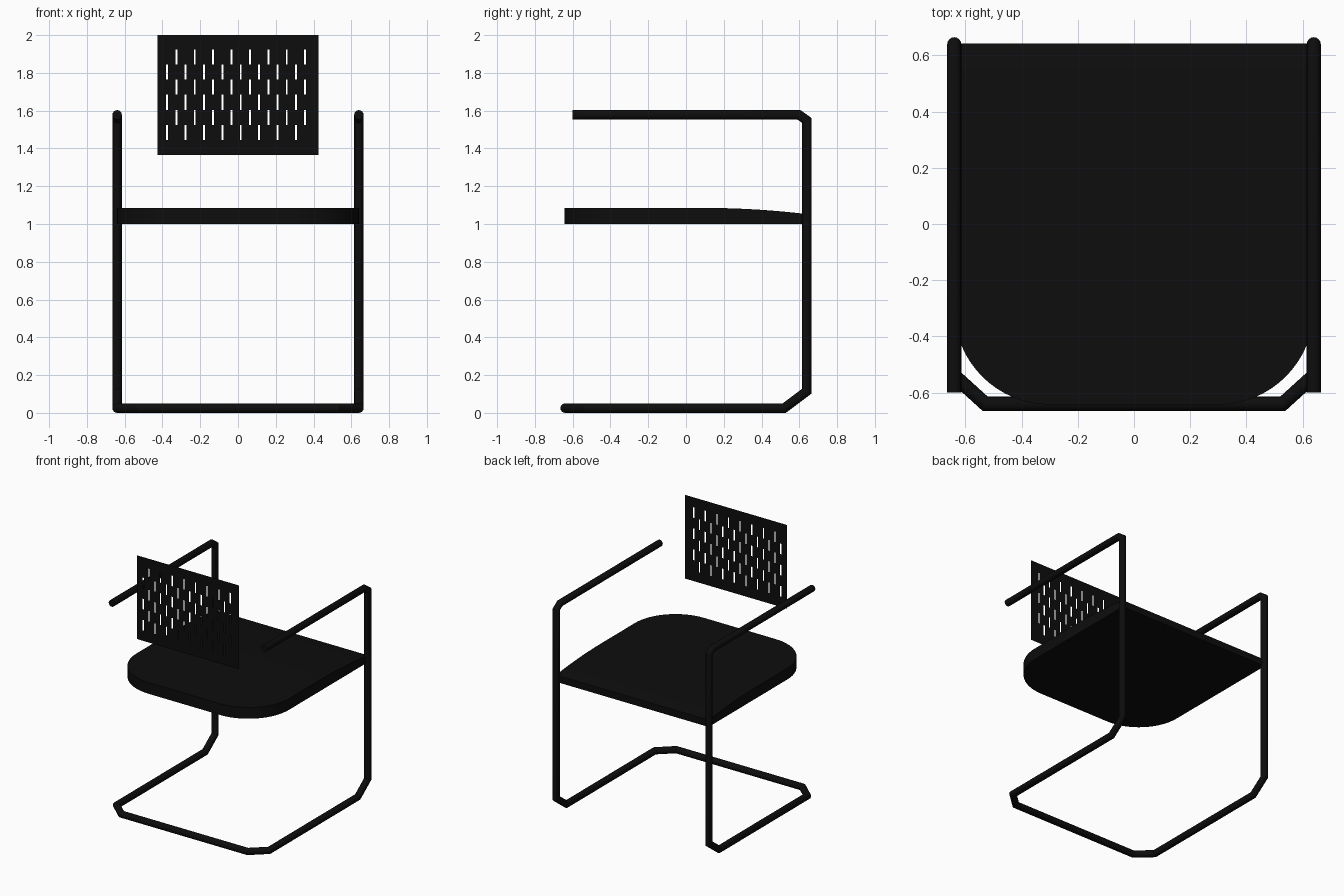
import bpy, bmesh, math
from mathutils import Vector

cube = bpy.data.objects.get("Cube")
if cube:
    bpy.data.objects.remove(cube, do_unlink=True)

black = bpy.data.materials.new("matte_black")
black.use_nodes = True
black.diffuse_color = (0.004, 0.004, 0.004, 1)
black.node_tree.nodes["Principled BSDF"].inputs["Base Color"].default_value = black.diffuse_color


def finish(name, bm, smooth_angle=None):
    if smooth_angle is not None:
        bmesh.ops.recalc_face_normals(bm, faces=bm.faces)
    mesh = bpy.data.meshes.new(name)
    bm.to_mesh(mesh)
    bm.free()
    mesh.materials.append(black)
    obj = bpy.data.objects.new(name, mesh)
    bpy.context.collection.objects.link(obj)
    if smooth_angle is not None:
        bpy.ops.object.select_all(action='DESELECT')
        obj.select_set(True)
        bpy.context.view_layer.objects.active = obj
        bpy.ops.object.shade_smooth_by_angle(angle=math.radians(smooth_angle))
    return obj


def bridge(bm, rings):
    """Join closed rings of vertices and cap both ends."""
    n = len(rings[0])
    for a, b in zip(rings, rings[1:]):
        for i in range(n):
            j = (i + 1) % n
            bm.faces.new((a[i], a[j], b[j], b[i]))
    bm.faces.new(rings[0][::-1])
    bm.faces.new(rings[-1])


def sweep_tube(name, path, radius, sides=16):
    """Sweep a round tube along a path with mitred corners."""
    pts = [Vector(p) for p in path]
    dirs = [(b - a).normalized() for a, b in zip(pts, pts[1:])]
    side = dirs[0].orthogonal().normalized()
    up = dirs[0].cross(side)
    angles = [math.tau * i / sides for i in range(sides)]
    ring = [pts[0] + radius * (math.cos(t) * side + math.sin(t) * up) for t in angles]
    bm = bmesh.new()
    rings = [[bm.verts.new(v) for v in ring]]
    for k, d in enumerate(dirs):
        p = pts[k + 1]
        normal = d + dirs[min(k + 1, len(dirs) - 1)]
        ring = [v + d * ((p - v).dot(normal) / d.dot(normal)) for v in ring]
        rings.append([bm.verts.new(v) for v in ring])
    bridge(bm, rings)
    return finish(name, bm, 30)


# Continuous cantilever frame: arm, rear post, floor runner, front bar
half = [(0.64, -0.6, 1.578), (0.64, 0.598, 1.578), (0.64, 0.64, 1.548),
        (0.64, 0.64, 0.115), (0.64, 0.52, 0.025), (0.64, -0.54, 0.025),
        (0.53, -0.64, 0.025)]
sweep_tube("tube_frame", half + [(-x, y, z) for x, y, z in reversed(half)], 0.025)

# Seat pad: cross-sections from the rounded front to the sloping back
R, HALF = 0.34, 0.64
STEPS = 16
sections = []
for i in range(STEPS + 1):
    t = math.pi / 2 * i / STEPS
    sections.append((-0.303 - R * math.cos(t), HALF - R + R * math.sin(t)))
sections += [(0.1 + 0.543 * i / 10, HALF) for i in range(11)]
bm = bmesh.new()
rings = []
for y, w in sections:
    top = 1.085 - 0.033 * max(0, (y - 0.1) / 0.543) ** 2
    rings.append([bm.verts.new(c) for c in
                  ((-w, y, 1.0), (w, y, 1.0), (w, y, top), (-w, y, top))])
bridge(bm, rings)
finish("seat", bm, 30)

# Thin perforated panel: a grid of faces with staggered slots left open
COLS, ROWS, PITCH, SLOT = 16, 6, 0.0802, 0.01
xs = [-0.427]
for k in range(COLS):
    c = -0.375 + 0.0487 * k
    xs += [c - SLOT / 2, c + SLOT / 2]
xs.append(0.427)
zs = [2.0] + [1.925 - PITCH * r for r in range(ROWS + 1)] + [1.365]
bm = bmesh.new()
grid = [[bm.verts.new((x, -0.6, z)) for x in xs] for z in zs]
for r in range(len(zs) - 1):
    for c in range(len(xs) - 1):
        slot_row = 1 <= r <= ROWS
        slot_col = c % 2 == 1 and (c // 2) % 2 == r % 2
        if slot_row and slot_col:
            continue
        bm.faces.new((grid[r][c], grid[r + 1][c], grid[r + 1][c + 1], grid[r][c + 1]))
finish("perforated_panel", bm)
